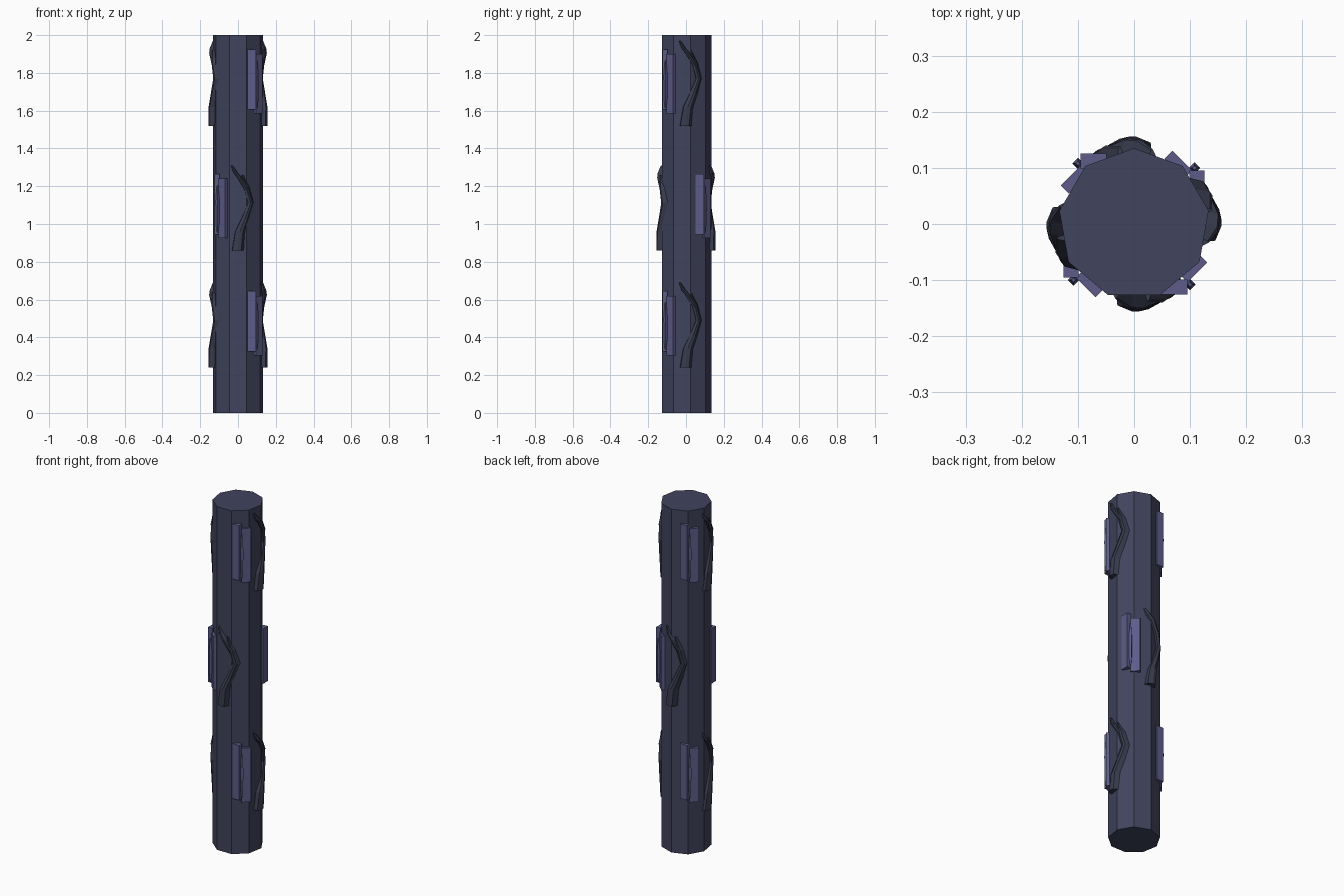
import bpy, bmesh
from math import radians, sin, cos, asin, pi
from mathutils import Matrix, Vector

cube = bpy.data.objects.get("Cube")
if cube:
    bpy.data.objects.remove(cube)


def material(name, rgb):
    m = bpy.data.materials.new(name)
    m.use_nodes = True
    col = (*rgb, 1)
    m.diffuse_color = col
    m.node_tree.nodes["Principled BSDF"].inputs["Base Color"].default_value = col
    return m


bark = material("dark navy", (0.052, 0.058, 0.11))
vine_mat = material("deep slate", (0.04, 0.045, 0.075))
plate_mat = material("dusky violet", (0.11, 0.108, 0.25))


def finish(name, bm, mat):
    bmesh.ops.recalc_face_normals(bm, faces=bm.faces)
    me = bpy.data.meshes.new(name)
    bm.to_mesh(me)
    bm.free()
    me.materials.append(mat)
    ob = bpy.data.objects.new(name, me)
    bpy.context.collection.objects.link(ob)
    return ob


def loft(bm, rings):
    """Skin a list of equal-sized point rings and cap both ends."""
    rows = [[bm.verts.new(p) for p in ring] for ring in rings]
    n = len(rows[0])
    for a, b in zip(rows, rows[1:]):
        for i in range(n):
            j = (i + 1) % n
            bm.faces.new((a[i], a[j], b[j], b[i]))
    bm.faces.new(rows[0])
    bm.faces.new(rows[-1])


def on_trunk(s, z, r):
    """Point at sideways offset s, height z, distance r from the axis."""
    a = asin(s / r)
    return Vector((r * cos(a), r * sin(a), z))


def vine_strand(bm, path):
    # path rows: sideways offset, height, half width, outer radius
    rings = []
    for s, z, w, r in path:
        rings.append([on_trunk(s - w, z, 0.12), on_trunk(s - w * 0.9, z, r - 0.008),
                      on_trunk(s - w * 0.1, z, r), on_trunk(s + w * 0.5, z, r - 0.002),
                      on_trunk(s + w, z, 0.125)])
    loft(bm, rings)


def vine(name, angle, z):
    bm = bmesh.new()
    vine_strand(bm, [(0.0, 0, 0.033, 0.156), (0.012, 0.1, 0.028, 0.156),
                     (0.04, 0.17, 0.022, 0.149), (0.068, 0.25, 0.016, 0.147),
                     (0.05, 0.32, 0.016, 0.147), (0.01, 0.385, 0.014, 0.153),
                     (-0.012, 0.41, 0.012, 0.15), (-0.033, 0.45, 0.006, 0.137)])
    # short side prong
    vine_strand(bm, [(0.068, 0.24, 0.012, 0.145), (0.052, 0.33, 0.012, 0.149),
                     (0.025, 0.4, 0.005, 0.14)])
    bmesh.ops.rotate(bm, verts=bm.verts, matrix=Matrix.Rotation(angle, 3, 'Z'))
    finish(name, bm, vine_mat)


def slab(bm, x, y, z0, z1, width, depth, turn):
    m = (Matrix.Translation((x, y, (z0 + z1) / 2)) @ Matrix.Rotation(turn, 4, 'Z')
         @ Matrix.Diagonal((width, depth, z1 - z0, 1)))
    bmesh.ops.create_cube(bm, size=1, matrix=m)


def bark_plates(name, angle, z):
    # two overlapping slabs with a slim splinter in the fold
    bm = bmesh.new()
    slab(bm, 0.072, -0.112, 0.02, 0.34, 0.046, 0.027, 0)
    slab(bm, 0.106, -0.079, 0, 0.315, 0.05, 0.02, radians(45))
    rings = []
    for h, w in ((0.03, 0.004), (0.08, 0.009), (0.2, 0.01), (0.28, 0.004)):
        c = Vector((0.1, -0.108, h))
        rings.append([c + Vector((w * cos(t), w * sin(t), 0))
                      for t in (k * pi / 2 for k in range(4))])
    loft(bm, rings)
    bmesh.ops.translate(bm, verts=bm.verts, vec=(0, 0, z))
    bmesh.ops.rotate(bm, verts=bm.verts, matrix=Matrix.Rotation(angle, 3, 'Z'))
    finish(name, bm, plate_mat)


# nine-sided trunk, one corner pointing back
bm = bmesh.new()
loft(bm, [[(0.135 * cos(pi / 2 + k * 2 * pi / 9), 0.135 * sin(pi / 2 + k * 2 * pi / 9), z)
           for k in range(9)] for z in (0, 2)])
finish("trunk", bm, bark)

# three tiers, the middle one turned a quarter
for tier, lift, turn in (("lower", 0.24, 0), ("middle", 0.86, -pi / 2), ("upper", 1.52, 0)):
    for side, half in (("a", 0), ("b", pi)):
        vine(f"{tier}_vine_{side}", turn + half, 0)
        bpy.data.objects[f"{tier}_vine_{side}"].data.transform(Matrix.Translation((0, 0, lift)))
        bark_plates(f"{tier}_plates_{side}", turn + half, lift + 0.065)
